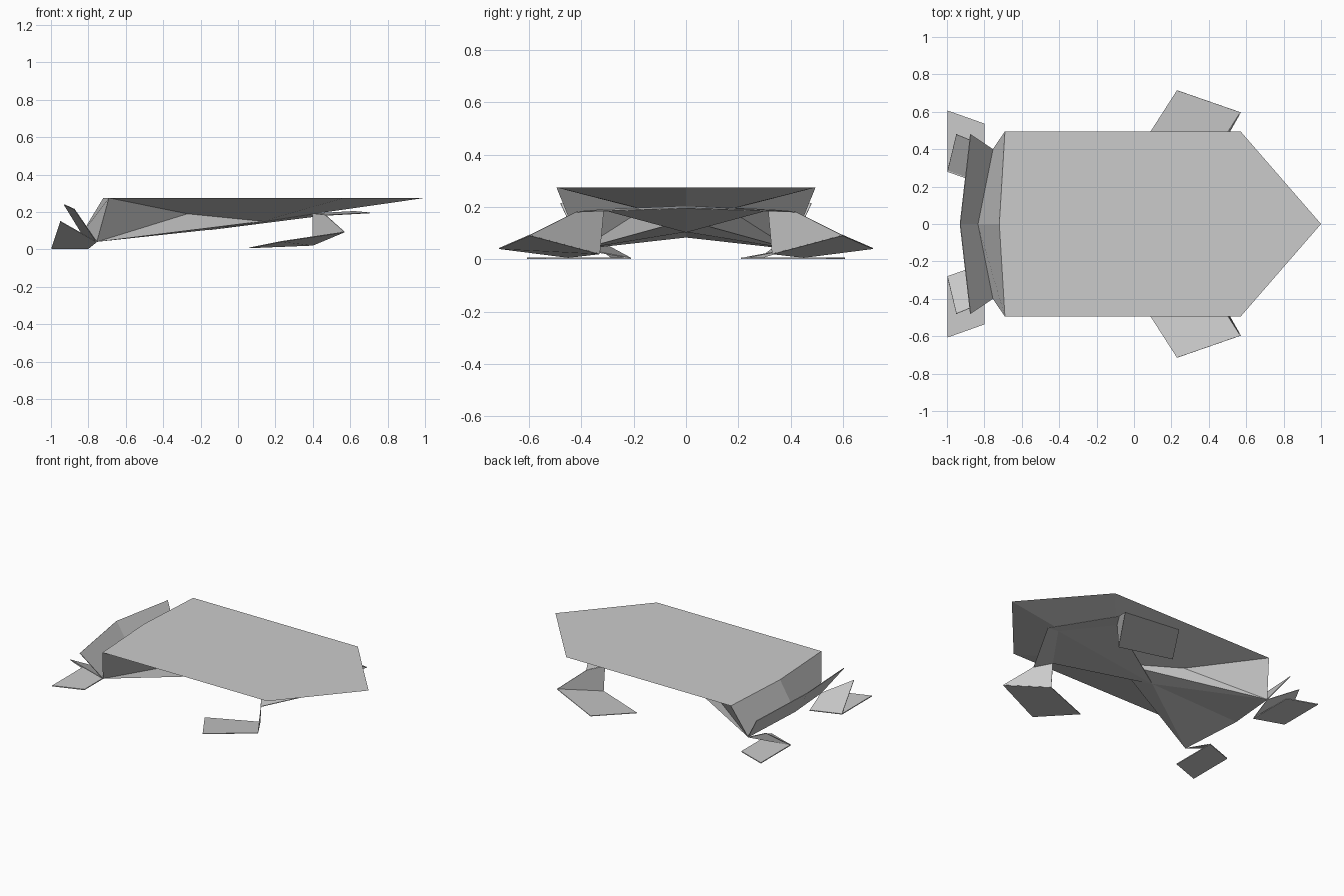
import bpy, bmesh

cube = bpy.data.objects.get("Cube")
if cube:
    bpy.data.objects.remove(cube, do_unlink=True)

# One plain grey for everything
grey = bpy.data.materials.new("plain grey")
grey.use_nodes = True
colour = (0.6, 0.6, 0.6, 1.0)
grey.diffuse_color = colour
grey.node_tree.nodes["Principled BSDF"].inputs["Base Color"].default_value = colour


def build(name, half_faces, sides=(1, -1), thickness=0.0):
    """Make flat faces on the +y side and reflect them to the sides asked for."""
    bm = bmesh.new()
    for s in sides:
        for face in half_faces:
            verts = [bm.verts.new((x, y * s, z)) for x, y, z in face]
            bm.faces.new(verts if s > 0 else verts[::-1])
    bmesh.ops.remove_doubles(bm, verts=bm.verts, dist=0.0005)
    bmesh.ops.recalc_face_normals(bm, faces=bm.faces)
    mesh = bpy.data.meshes.new(name)
    bm.to_mesh(mesh)
    bm.free()
    mesh.materials.append(grey)
    obj = bpy.data.objects.new(name, mesh)
    bpy.context.collection.objects.link(obj)
    if thickness:
        mod = obj.modifiers.new("thickness", "SOLIDIFY")
        mod.thickness = thickness
        mod.offset = 0
    return obj


# Key points of the hull, on the centre line and the +y side
nose = (1.0, 0, 0.275)
shoulder = (0.57, 0.495, 0.275)
hip = (-0.69, 0.495, 0.275)
tail_top = (-0.72, 0, 0.275)
tail_low = (-0.835, 0, 0.085)
tail_corner = (-0.755, 0.4, 0.04)
shell_apex = (0.13, 0, 0.15)
waist = (-0.27, 0.165, 0.19)
keel = (-0.15, 0, 0.105)

# Closed hull: flat deck, shallow inverted pyramid and raked tail
build("hull", [
    (tail_top, nose, shoulder, hip),
    (nose, shell_apex, shoulder),
    (shoulder, shell_apex, waist),
    (shoulder, waist, hip),
    (hip, waist, tail_corner),
    (waist, shell_apex, tail_corner),
    (tail_corner, shell_apex, keel),
    (tail_corner, keel, tail_low),
    (tail_top, hip, tail_corner, tail_low),
])

# Sloping belly panels and the narrow chin strip in front of them
chin_in = (0.62, 0, 0.203)
chin_out = (0.705, 0, 0.195)
leg_in = (0.4, 0.315, 0.19)
leg_out = (0.47, 0.42, 0.182)
build("belly_panel", [(keel, chin_in, leg_in)], thickness=0.004)
build("chin_strip", [(chin_in, chin_out, leg_out, leg_in)], thickness=0.004)

# Raised flap along the tail edge
build("tail_flap", [(tail_low, tail_corner, (-0.875, 0.48, 0.215),
                     (-0.93, 0, 0.24))], thickness=0.004)

# Front legs: upper panel down to a tilted foot plate
toe_out, toe_in = (0.57, 0.597, 0.093), (0.4, 0.33, 0.022)
# Rear legs: flat foot plate with a slanted fin reaching the tail corner
heel_out, heel_in = (-0.998, 0.28, 0.004), (-0.8, 0.21, 0.004)
for side, label in ((1, "back"), (-1, "front")):
    build(f"upper_leg_{label}", [(leg_in, leg_out, toe_out, toe_in)],
          (side,), 0.004)
    build(f"foot_plate_{label}", [(toe_out, (0.23, 0.715, 0.042),
          (0.06, 0.45, 0.008), toe_in)], (side,), 0.004)
    build(f"rear_foot_{label}", [(heel_out, heel_in, (-0.8, 0.537, 0.004),
          (-0.998, 0.607, 0.004))], (side,), 0.006)
    build(f"rear_fin_{label}", [(heel_out, heel_in, tail_corner,
          (-0.95, 0.48, 0.15))], (side,), 0.004)
